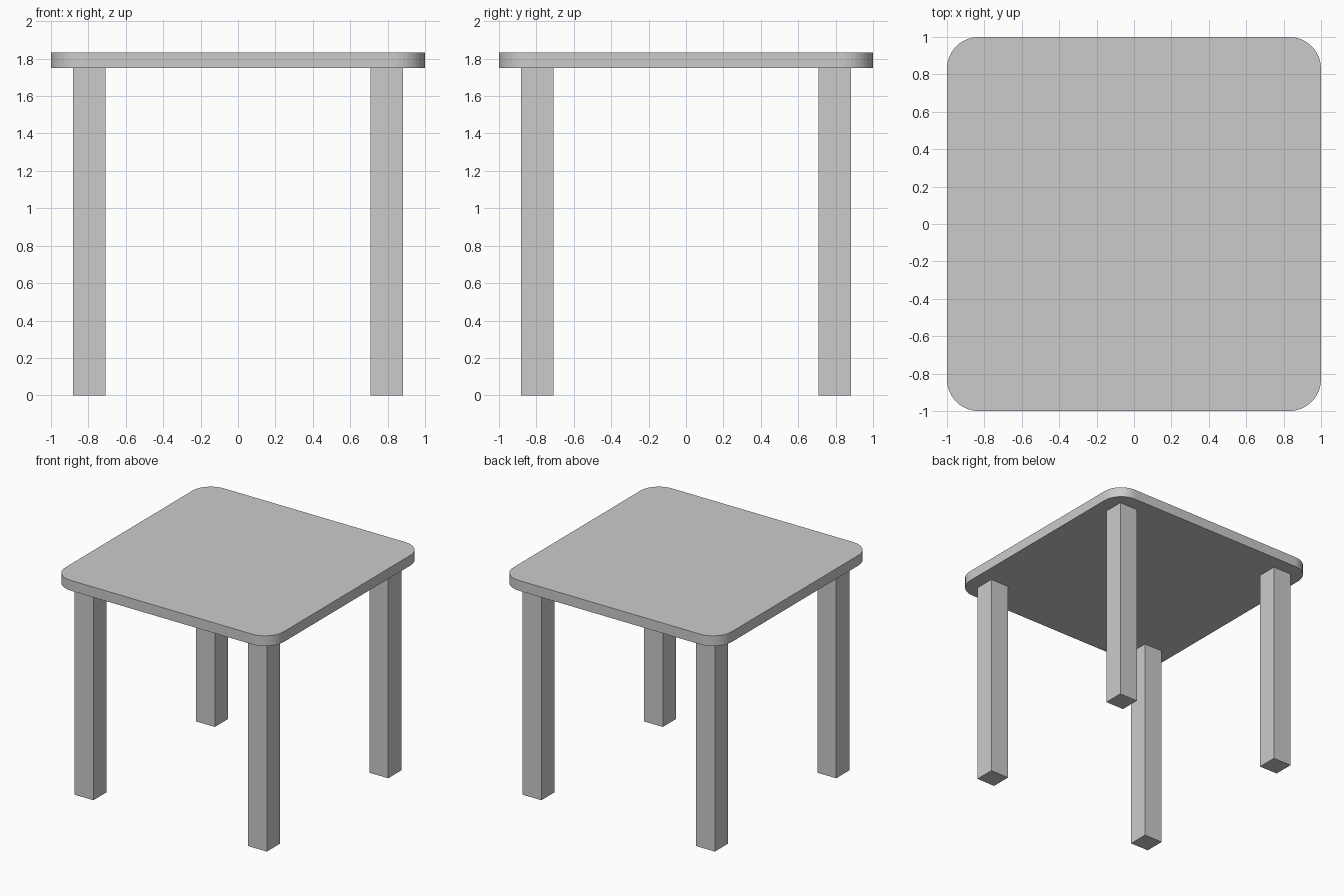
import bpy
import bmesh
from math import sin, cos, pi

if "Cube" in bpy.data.objects:
    bpy.data.objects.remove(bpy.data.objects["Cube"])

TOP_Z, UNDER_Z = 1.834, 1.749
RADIUS, STEPS = 0.17, 10
LEG_CENTRE, LEG_WIDTH = 0.795, 0.172


def add_object(name, bm):
    mesh = bpy.data.meshes.new(name)
    bm.to_mesh(mesh)
    bm.free()
    obj = bpy.data.objects.new(name, mesh)
    bpy.context.collection.objects.link(obj)
    return obj


# Table top: rounded square outline extruded upwards
bm = bmesh.new()
outline = []
for corner, (sx, sy) in enumerate([(1, 1), (-1, 1), (-1, -1), (1, -1)]):
    for i in range(STEPS + 1):
        a = (corner + i / STEPS) * pi / 2
        outline.append(bm.verts.new((sx * (1 - RADIUS) + RADIUS * cos(a),
                                     sy * (1 - RADIUS) + RADIUS * sin(a),
                                     UNDER_Z)))
base = bm.faces.new(outline)
extruded = bmesh.ops.extrude_face_region(bm, geom=[base], use_keep_orig=True)
top_verts = [g for g in extruded["geom"] if isinstance(g, bmesh.types.BMVert)]
bmesh.ops.translate(bm, vec=(0, 0, TOP_Z - UNDER_Z), verts=top_verts)
bmesh.ops.recalc_face_normals(bm, faces=bm.faces)
add_object("table_top", bm)

# Four square legs
for y_name, sy in (("front", -1), ("back", 1)):
    for x_name, sx in (("left", -1), ("right", 1)):
        bm = bmesh.new()
        bmesh.ops.create_cube(bm, size=1)
        bmesh.ops.scale(bm, vec=(LEG_WIDTH, LEG_WIDTH, UNDER_Z), verts=bm.verts)
        leg = add_object(f"{y_name}_{x_name}_leg", bm)
        leg.location = (sx * LEG_CENTRE, sy * LEG_CENTRE, UNDER_Z / 2)
